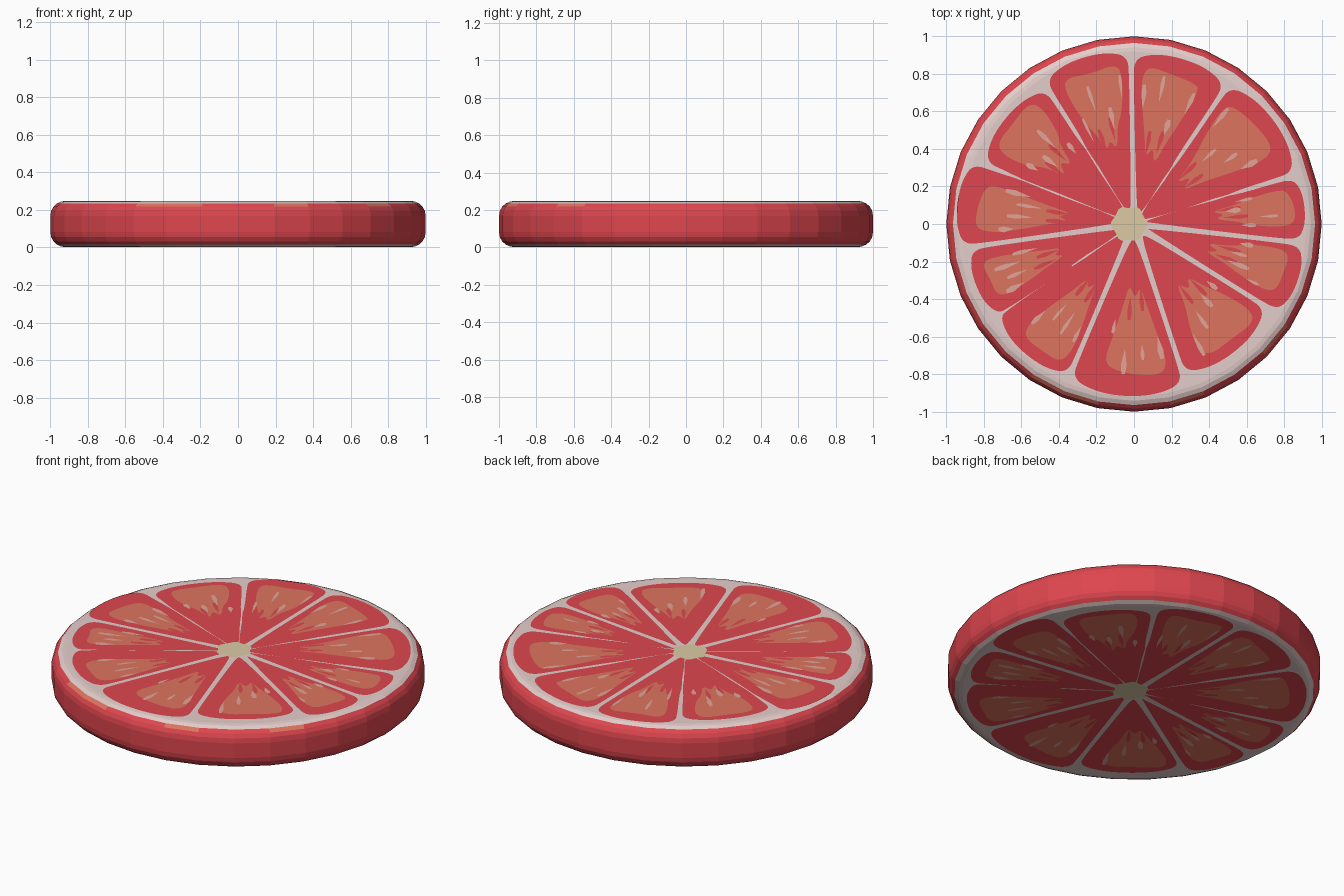
import bpy, bmesh, math, random
from mathutils import Vector, Matrix

if "Cube" in bpy.data.objects:
    bpy.data.objects.remove(bpy.data.objects["Cube"])

random.seed(4)


def material(name, r, g, b):
    lin = [((c / 255 + 0.055) / 1.055) ** 2.4 for c in (r, g, b)]
    m = bpy.data.materials.new(name)
    m.diffuse_color = (*lin, 1)
    m.use_nodes = True
    m.node_tree.nodes["Principled BSDF"].inputs["Base Color"].default_value = m.diffuse_color
    return m


RED = material("red flesh", 222, 70, 78)
ORANGE = material("orange pulp", 222, 116, 94)
PITH = material("pale pith", 228, 206, 203)
PINK = material("pink streak", 226, 165, 152)
CREAM = material("cream core", 220, 202, 165)


def link(bm, name, *mats):
    me = bpy.data.meshes.new(name)
    bm.to_mesh(me)
    bm.free()
    ob = bpy.data.objects.new(name, me)
    for m in mats:
        me.materials.append(m)
    bpy.context.collection.objects.link(ob)
    return ob


# Disc body: a 32-sided turned profile with rounded rims
N, LOW, HIGH, FILLET = 32, 0.002, 0.248, 0.08
half = [(0.92 + FILLET * math.sin(t), HIGH - FILLET + FILLET * math.cos(t))
        for t in map(math.radians, (0, 16, 34, 52, 70, 90))]
profile = half + [(r, LOW + HIGH - z) for r, z in reversed(half)]
bm = bmesh.new()
rings = [[bm.verts.new((r * math.cos(k * math.tau / N), r * math.sin(k * math.tau / N), z))
          for k in range(N)] for r, z in profile]
bm.faces.new(rings[0]).material_index = 1
bm.faces.new(rings[-1][::-1]).material_index = 1
last = len(rings) - 2
for j in range(last + 1):
    for k in range(N):
        f = bm.faces.new((rings[j][k], rings[j + 1][k],
                          rings[j + 1][(k + 1) % N], rings[j][(k + 1) % N]))
        if j < 2 or j > last - 2:
            f.material_index = 1          # pith rim above and below the rind
        elif j == 2 and k in (21, 22, 25, 28):
            f.material_index = 2          # small orange blushes
link(bm, "rind_body", RED, PITH, ORANGE)

# Membranes: angle, radius where the gap opens. Wedges: outer radius.
# Pulp: inner and outer radius, start and end fraction of the wedge angle.
WEDGES = [
    (-113, 0.09, 0.917, 0.33, 0.80, 0.28, 0.88),
    (-72, 0.09, 0.865, 0.38, 0.81, 0.24, 0.88),
    (-32, 0.09, 0.92, 0.40, 0.84, 0.22, 0.88),
    (-6.5, 0.09, 0.91, 0.42, 0.84, 0.24, 0.83),
    (17, 0.50, 0.925, 0.32, 0.84, 0.25, 0.90),
    (56, 0.32, 0.915, 0.34, 0.83, 0.25, 0.88),
    (91, 0.09, 0.925, 0.40, 0.84, 0.13, 0.83),
    (122.5, 0.45, 0.885, 0.44, 0.84, 0.18, 0.82),
    (158.5, 0.60, 0.945, 0.33, 0.83, 0.22, 0.84),
    (188, 0.09, 0.90, 0.40, 0.83, 0.22, 0.80),
    (214, 0.82, 0.90, 0.36, 0.83, 0.30, 0.90),
]


def polar(r, deg, side=0.0):
    a = math.radians(deg)
    return Vector((r * math.cos(a) - side * math.sin(a),
                   r * math.sin(a) + side * math.cos(a)))


def rounded(pts, times=3):
    for _ in range(times):
        nxt = pts[1:] + pts[:1]
        pts = [q for a, b in zip(pts, nxt) for q in (a.lerp(b, 0.25), a.lerp(b, 0.75))]
    return pts


def streak(r0, r1, deg, w):
    # slender radial teardrop, wider at the outer end
    return [polar(r0, deg), polar(r0 + 0.65 * (r1 - r0), deg, -w), polar(r1, deg, -w * 0.6),
            polar(r1, deg, w * 0.6), polar(r0 + 0.65 * (r1 - r0), deg, w)]


def side_line(deg, start, outer, sign):
    pts = [] if start < 0.1 else [polar(0.05, deg), polar(start, deg)]
    if start < 0.1:
        pts = [polar(0.08, deg, sign * 0.017), polar(0.35, deg, sign * 0.013)]
    elif start < 0.6:
        pts.append(polar(start + 0.1, deg, sign * 0.011))
    if outer - 0.15 > start + 0.1:
        pts.append(polar(outer - 0.15, deg, sign * 0.012))
    pts.append(polar(outer - 0.03, deg, sign * 0.018))
    return pts


flesh, pulp, pink, red_lines, threads = [], [], [], [], []
for i, (a0, s0, R, p0, p1, f0, f1) in enumerate(WEDGES):
    b = WEDGES[(i + 1) % len(WEDGES)]
    a1 = b[0] + (360 if i == len(WEDGES) - 1 else 0)
    at = lambda f: a0 + (a1 - a0) * f
    # red wedge
    arc = [polar(R * k, at(f)) for f, k in ((0.25, 1), (0.5, 1.005), (0.75, 1))]
    flesh.append(rounded(side_line(a0, s0, R, 1) + arc + side_line(a1, b[1], R, -1)[::-1]))
    # orange pulp patch inside the wedge, with a wavy edge
    mid = (f0 + f1) / 2
    spec = [(p0, mid - 0.12), (p0 + 0.12, mid - 0.20), (0.62, f0 + 0.02), (p1 - 0.05, f0 - 0.02),
            (p1, f0 + 0.06), (p1 + 0.01, mid), (p1, f1 - 0.06), (p1 - 0.06, f1 + 0.01),
            (0.62, f1 - 0.02), (p0 + 0.12, mid + 0.20), (p0, mid + 0.12), (p0 + 0.08, mid)]
    pulp.append(rounded([polar(r + random.uniform(-0.02, 0.02), at(f)) for r, f in spec], 2))
    # pale and red radial streaks
    for f in (0.02, 0.3, 0.62, 0.95):
        r = random.uniform(0.48, 0.68)
        pink.append(streak(r, r + random.uniform(0.07, 0.15), at(f0 + (f1 - f0) * f),
                           random.uniform(0.008, 0.017)))
    for f in (0.35, 0.7):
        r = p0 + random.uniform(0.0, 0.06)
        red_lines.append(streak(r, r + 0.13, at(f0 + (f1 - f0) * f), 0.012))

# faint membrane threads where neighbouring wedges run together
for deg, r0, r1 in ((56, 0.14, 0.36), (17, 0.30, 0.52), (122.5, 0.12, 0.48),
                    (158.5, 0.12, 0.62), (214, 0.12, 0.40)):
    threads.append(streak(r0, r1, deg, 0.005))

# cream core, slightly off centre
core = [rounded([polar((0.105, 0.085)[k % 2], k * 30) + Vector((-0.025, 0))
                 for k in range(12)], 1)]

TURN = Matrix.Translation((0, 0, 0.25)) @ Matrix.Rotation(math.pi, 4, 'Y')


def plates(name, shapes, z, mat):
    # flat cut-face layer on top, and the same turned over underneath
    for label, mtx in (("top", Matrix()), ("bottom", TURN)):
        bm = bmesh.new()
        for pts in shapes:
            f = bm.faces.new([bm.verts.new(mtx @ Vector((p.x, p.y, z))) for p in pts])
            f.normal_update()
            if (f.normal.z > 0) != (label == "top"):
                f.normal_flip()
        bmesh.ops.triangulate(bm, faces=bm.faces[:])
        link(bm, f"{name}_{label}", mat)


plates("flesh_wedges", flesh, 0.2490, RED)
plates("pulp_patches", pulp, 0.2497, ORANGE)
plates("membrane_threads", threads, 0.2500, PITH)
plates("red_streaks", red_lines, 0.2503, RED)
plates("pink_streaks", pink, 0.2507, PINK)
plates("core", core, 0.2507, CREAM)
